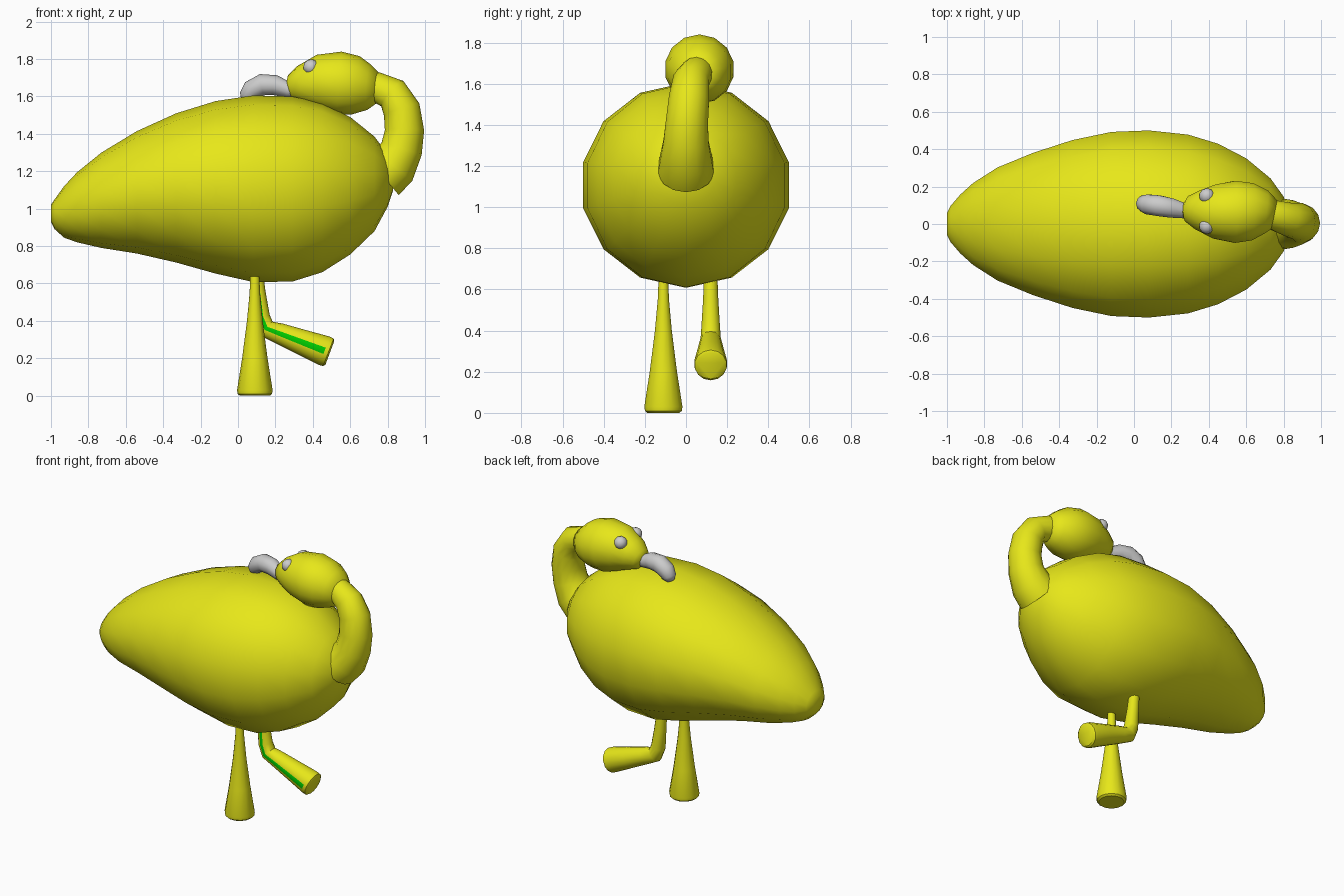
import bpy, bmesh
from math import sin, cos, tau
from mathutils import Vector


def material(name, rgb):
    m = bpy.data.materials.new(name)
    m.diffuse_color = (*rgb, 1)
    return m


YELLOW = material("yellow", (0.8, 0.8, 0.01))
GREEN = material("green", (0.0, 0.6, 0.0))


def loft(name, rings, mat=None, sides=14, straight=False, angle=0.7):
    """Skin rings of (x, y, z, side radius, up radius); rings follow the path
    unless straight, when they all stand upright across x."""
    pts = [Vector(r[:3]) for r in rings]
    bm = bmesh.new()
    loops = []
    for i, r in enumerate(rings):
        a = (pts[i] - pts[max(i - 1, 0)]).normalized()
        b = (pts[min(i + 1, len(pts) - 1)] - pts[i]).normalized()
        t = Vector((1, 0, 0)) if straight else (a + b).normalized()
        up = Vector((0, 1, 0)).cross(t).normalized() * -1
        side = t.cross(up).normalized()
        loops.append([bm.verts.new(pts[i] + up * cos(k * tau / sides) * r[4]
                                   + side * sin(k * tau / sides) * r[3])
                      for k in range(sides)])
    for p, q in zip(loops, loops[1:]):
        for k in range(sides):
            n = (k + 1) % sides
            bm.faces.new((p[k], p[n], q[n], q[k]))
    bm.faces.new(loops[0])
    bm.faces.new(loops[-1])
    bmesh.ops.recalc_face_normals(bm, faces=bm.faces)
    me = bpy.data.meshes.new(name)
    bm.to_mesh(me)
    bm.free()
    ob = bpy.data.objects.new(name, me)
    bpy.context.collection.objects.link(ob)
    if mat:
        me.materials.append(mat)
    smooth(ob, angle)
    return ob


def smooth(ob, angle):
    bpy.ops.object.select_all(action='DESELECT')
    ob.select_set(True)
    bpy.context.view_layer.objects.active = ob
    bpy.ops.object.shade_smooth_by_angle(angle=angle)


def tube(name, path, mat=None, **kw):
    return loft(name, [(x, y, z, r, r) for x, y, z, r in path], mat, **kw)


# Body: x, top, bottom, half width
profile = [(-1, 1.02, 0.93, 0.06), (-0.98, 1.05, 0.89, 0.10), (-0.93, 1.12, 0.845, 0.16),
           (-0.86, 1.195, 0.82, 0.225), (-0.73, 1.30, 0.79, 0.31), (-0.54, 1.415, 0.76, 0.39),
           (-0.33, 1.51, 0.712, 0.46), (-0.12, 1.575, 0.653, 0.505), (0.08, 1.605, 0.608, 0.513),
           (0.29, 1.60, 0.61, 0.49), (0.45, 1.565, 0.66, 0.44), (0.6, 1.49, 0.755, 0.36),
           (0.73, 1.385, 0.88, 0.25), (0.80, 1.29, 1.01, 0.15), (0.83, 1.2, 1.10, 0.05)]
loft("body", [(x, 0, (t + b) / 2, w, (t - b) / 2) for x, t, b, w in profile],
     YELLOW, straight=True, angle=1.2)

# Neck curling back over the body
tube("neck", [(0.77, 0, 1.18, 0.14), (0.83, 0, 1.23, 0.13), (0.875, 0, 1.32, 0.112),
              (0.89, 0.005, 1.42, 0.105), (0.875, 0.015, 1.53, 0.10), (0.825, 0.025, 1.615, 0.09),
              (0.74, 0.05, 1.65, 0.08), (0.66, 0.06, 1.66, 0.08)], YELLOW, angle=1.2)

# Head
tube("head", [(0.75, 0.05, 1.65, 0.08), (0.70, 0.06, 1.65, 0.122), (0.63, 0.065, 1.66, 0.157),
              (0.54, 0.065, 1.67, 0.17), (0.43, 0.067, 1.675, 0.148), (0.34, 0.075, 1.66, 0.105),
              (0.285, 0.082, 1.645, 0.07), (0.265, 0.085, 1.64, 0.03)], YELLOW, angle=1.2)

# Hooked beak
tube("beak", [(0.33, 0.065, 1.63, 0.035), (0.27, 0.07, 1.635, 0.042), (0.20, 0.085, 1.66, 0.054),
              (0.13, 0.098, 1.663, 0.058), (0.075, 0.105, 1.635, 0.055),
              (0.05, 0.11, 1.60, 0.045), (0.04, 0.11, 1.575, 0.025)], sides=10, angle=1.2)

# Eyes
for name, y in (("right_eye", -0.012), ("left_eye", 0.15)):
    bpy.ops.mesh.primitive_ico_sphere_add(subdivisions=2, radius=0.042, location=(0.39, y, 1.757))
    eye = bpy.context.object
    eye.name = name
    smooth(eye, 1.2)

# Standing leg
tube("standing_leg", [(0.09, -0.11, 0, 0.08), (0.09, -0.11, 0.01, 0.092), (0.09, -0.11, 0.03, 0.095),
                      (0.09, -0.11, 0.20, 0.068), (0.09, -0.11, 0.40, 0.042),
                      (0.09, -0.11, 0.55, 0.028), (0.09, -0.11, 0.70, 0.022)], YELLOW)

# Raised leg, bent at the knee
raised = tube("raised_leg", [(0.095, 0.12, 0.70, 0.032), (0.11, 0.12, 0.55, 0.038),
                             (0.125, 0.12, 0.42, 0.046), (0.15, 0.12, 0.36, 0.05),
                             (0.22, 0.12, 0.333, 0.056), (0.34, 0.12, 0.287, 0.068),
                             (0.463, 0.12, 0.24, 0.081), (0.483, 0.12, 0.232, 0.079),
                             (0.491, 0.12, 0.229, 0.068)], YELLOW)
# Green stripe along the inner side of the raised leg
raised.data.materials.append(GREEN)
for f in raised.data.polygons:
    if f.normal.y < -0.95 and f.center.x < 0.45:
        f.material_index = 1
